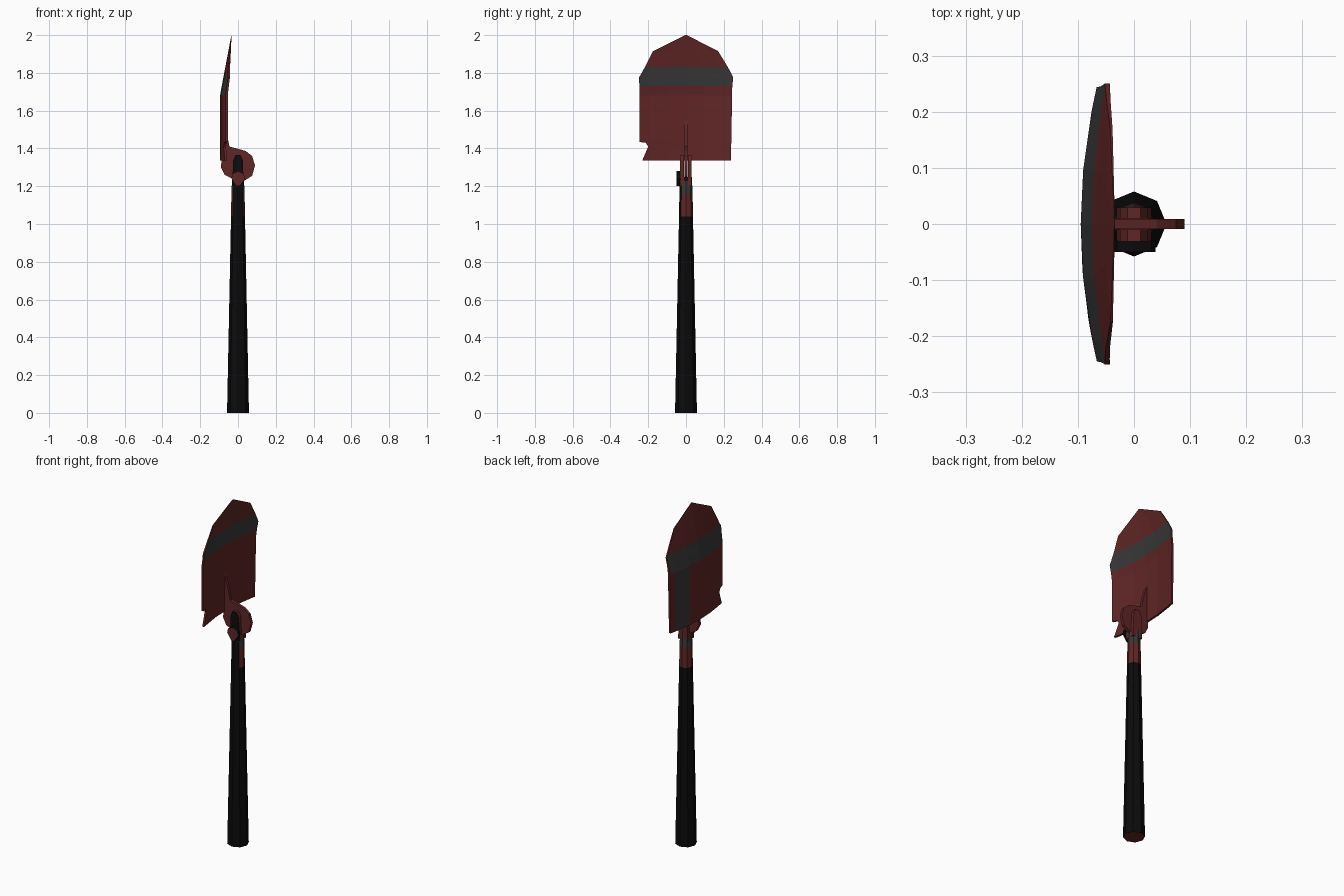
import bpy, bmesh, math

if "Cube" in bpy.data.objects:
    bpy.data.objects.remove(bpy.data.objects["Cube"])


def material(name, rgb):
    m = bpy.data.materials.new(name)
    m.diffuse_color = (*rgb, 1)
    m.use_nodes = True
    m.node_tree.nodes["Principled BSDF"].inputs["Base Color"].default_value = m.diffuse_color
    return m


RED, GREY, BLACK = 0, 1, 2
MATS = [material("dark_red", (0.118, 0.019, 0.019)),
        material("dark_grey", (0.040, 0.040, 0.040)),
        material("black", (0.0035, 0.0035, 0.0035))]


def finish(name, bm):
    bmesh.ops.recalc_face_normals(bm, faces=bm.faces)
    me = bpy.data.meshes.new(name)
    bm.to_mesh(me)
    bm.free()
    for m in MATS:
        me.materials.append(m)
    ob = bpy.data.objects.new(name, me)
    bpy.context.collection.objects.link(ob)
    return ob


def plate(name, profile, y0, y1, mat, front=None):
    """Extrude an x/z outline along y; front recolours the face towards -y."""
    bm = bmesh.new()
    a = [bm.verts.new((x, y0, z)) for x, z in profile]
    b = [bm.verts.new((x, y1, z)) for x, z in profile]
    faces = [bm.faces.new(a), bm.faces.new(b)]
    for i in range(len(a)):
        j = (i + 1) % len(a)
        faces.append(bm.faces.new((a[i], a[j], b[j], b[i])))
    for f in faces:
        f.material_index = mat
    if front is not None:
        faces[0].material_index = front
    finish(name, bm)


# Handle: tapered octagon, bare paint towards the back near the top
bm = bmesh.new()
rings = []
for z, r in ((0, .058), (1.04, .037), (1.16, .035), (1.25, .031)):
    rings.append([bm.verts.new((r * math.cos(k * math.pi / 4),
                                r * math.sin(k * math.pi / 4), z)) for k in range(8)])
for i in range(3):
    for k in range(8):
        n = (k + 1) % 8
        f = bm.faces.new((rings[i][k], rings[i][n], rings[i + 1][n], rings[i + 1][k]))
        side = math.sin((k + .5) * math.pi / 4)
        f.material_index = (BLACK, RED, GREY)[i] if side > -.5 else BLACK
bm.faces.new(rings[0]).material_index = RED
bm.faces.new(rings[-1]).material_index = RED
finish("handle", bm)

# Blade: dished sheet, tip curling forward, notch in one bottom corner
ROWS = [(1.335, .232, .238), (1.41, .200, .238), (1.43, .213, .240), (1.434, .245, .240),
        (1.68, .245, .244), (1.73, .246, .245), (1.775, .25, .25), (1.79, .24, .243),
        (1.83, .218, .222), (1.915, .175, .170), (2.0, .004, .004)]
COLS = (-1, -.84, -.4, 0, .4, .84, 1)
THICK = .011


def dish(y, z):
    t = max(0, (z - 1.68) / .32)
    return -.083 + .049 * t + .03 * (y / .25) ** 2 * (1 - .5 * t)


bm = bmesh.new()
front, back = [], []
for z, left, right in ROWS:
    ys = [c * (left if c < 0 else right) for c in COLS]
    thin = THICK * min(1, (2.0 - z) / .3)
    front.append([bm.verts.new((dish(y, z), y, z)) for y in ys])
    back.append([bm.verts.new((dish(y, z) - thin - .001, y, z)) for y in ys])
for i in range(len(ROWS) - 1):
    mid = (ROWS[i][0] + ROWS[i + 1][0]) / 2
    for j in range(len(COLS) - 1):
        for grid, lo, hi in ((front, 1.73, 1.83), (back, 1.68, 1.79)):
            f = bm.faces.new((grid[i][j], grid[i][j + 1], grid[i + 1][j + 1], grid[i + 1][j]))
            stripe = lo < mid < hi
            # the stripe on the back turns down one side
            if grid is back and j == 4 and mid < hi:
                stripe = True
            f.material_index = GREY if stripe else RED
    for j in (0, -1):
        bm.faces.new((front[i][j], front[i + 1][j], back[i + 1][j], back[i][j]))
for i in (0, -1):
    for j in range(len(COLS) - 1):
        bm.faces.new((front[i][j], front[i][j + 1], back[i][j + 1], back[i][j]))
finish("blade", bm)

# Hinge disc with the rib that runs up the blade
plate("hinge_plate", [(-.082, 1.55), (-.06, 1.48), (-.045, 1.41), (.04, 1.387), (.075, 1.36),
                      (.09, 1.31), (.075, 1.255), (.035, 1.23), (-.03, 1.24), (-.07, 1.26),
                      (-.09, 1.30), (-.086, 1.36)], -.009, .009, RED)

# Fork prongs on both sides of the hinge plate
prong = [(-.031, 1.2), (.031, 1.2), (.025, 1.34), (.012, 1.365), (-.012, 1.365), (-.025, 1.34)]
plate("fork_prong_front", prong, -.031, -.010, RED, BLACK)
plate("fork_prong_back", prong, .010, .029, RED)

# Locking nut
plate("lock_nut", [(-.035, 1.24), (-.008, 1.2), (.008, 1.2), (.038, 1.24), (.03, 1.265),
                   (0, 1.28), (-.03, 1.265)], -.05, -.029, BLACK, RED)
